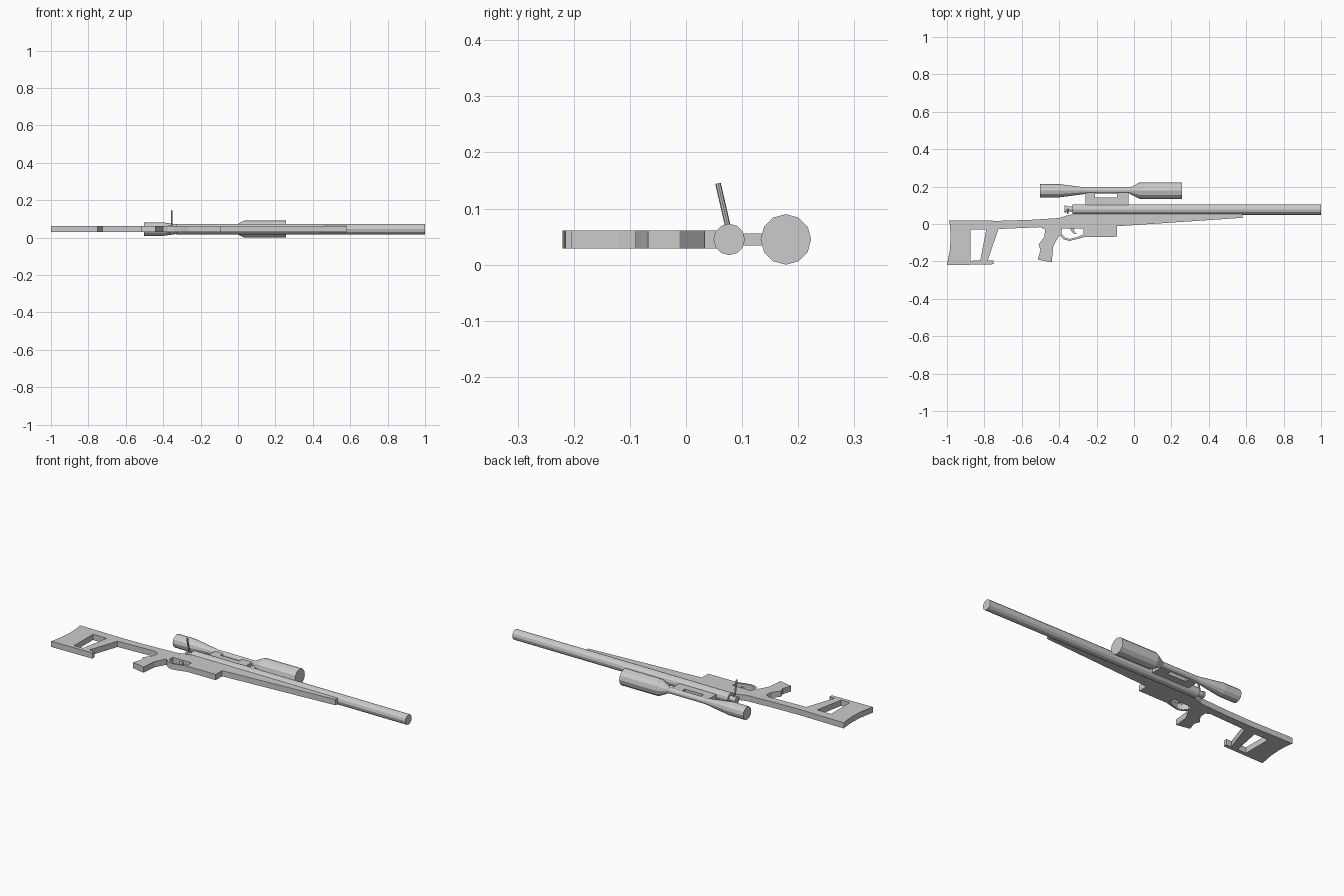
import bpy, bmesh, math
from mathutils import Vector

if "Cube" in bpy.data.objects:
    bpy.data.objects.remove(bpy.data.objects["Cube"])

ZC = 0.045  # mid-plane of the rifle, which lies on its side


def plate(name, loops, half):
    """Flat outline (first loop) with holes (other loops), extruded about the mid-plane."""
    cu = bpy.data.curves.new(name + "_outline", 'CURVE')
    cu.dimensions = '2D'
    cu.fill_mode = 'BOTH'
    cu.extrude = half
    for pts in loops:
        sp = cu.splines.new('POLY')
        sp.points.add(len(pts) - 1)
        for p, (x, y) in zip(sp.points, pts):
            p.co = (x, y, 0, 1)
        sp.use_cyclic_u = True
    tmp = bpy.data.objects.new(name + "_tmp", cu)
    bpy.context.collection.objects.link(tmp)
    dg = bpy.context.evaluated_depsgraph_get()
    me = bpy.data.meshes.new_from_object(tmp.evaluated_get(dg))
    bpy.data.objects.remove(tmp)
    bm = bmesh.new()
    bm.from_mesh(me)
    bmesh.ops.remove_doubles(bm, verts=bm.verts, dist=1e-5)
    bmesh.ops.recalc_face_normals(bm, faces=bm.faces)
    bm.to_mesh(me)
    bm.free()
    for f in me.polygons:
        f.use_smooth = False
    ob = bpy.data.objects.new(name, me)
    ob.location.z = ZC
    bpy.context.collection.objects.link(ob)
    return ob


def lathe(name, start, axis, rings, sides=12):
    """Capped faceted tube: rings are (distance along axis, radius)."""
    bm = bmesh.new()
    q = Vector(axis).to_track_quat('Z', 'Y')
    loops = []
    for d, r in rings:
        loops.append([bm.verts.new(Vector(start) + q @ Vector(
            (r * math.cos(2 * math.pi * i / sides), r * math.sin(2 * math.pi * i / sides), d)))
            for i in range(sides)])
    for a, b in zip(loops, loops[1:]):
        for i in range(sides):
            j = (i + 1) % sides
            bm.faces.new((a[i], a[j], b[j], b[i]))
    bm.faces.new(loops[0][::-1])
    bm.faces.new(loops[-1])
    me = bpy.data.meshes.new(name)
    bm.to_mesh(me)
    bm.free()
    ob = bpy.data.objects.new(name, me)
    bpy.context.collection.objects.link(ob)
    return ob


# Stock with grip, trigger guard, magazine and fore-end
outline = [
    (-0.99, 0.02), (-0.985, 0.0), (-0.98, -0.07), (-0.985, -0.14), (-1.0, -0.22),
    (-0.83, -0.217), (-0.75, -0.215), (-0.75, -0.195), (-0.782, -0.195),
    (-0.725, -0.027), (-0.50, -0.017), (-0.475, -0.03), (-0.48, -0.07),
    (-0.51, -0.11), (-0.50, -0.14), (-0.515, -0.19), (-0.44, -0.205),
    (-0.432, -0.12), (-0.40, -0.06), (-0.375, -0.083), (-0.345, -0.09),
    (-0.30, -0.08), (-0.265, -0.07), (-0.09, -0.068), (-0.09, -0.012),
    (0.58, 0.033), (0.58, 0.056), (-0.31, 0.056), (-0.36, 0.045),
    (-0.40, 0.032), (-0.56, 0.022), (-0.72, 0.017)]
butt_hole = [(-0.875, -0.03), (-0.79, -0.03), (-0.822, -0.195), (-0.875, -0.197)]
guard_hole = [(-0.385, -0.025), (-0.27, -0.025), (-0.27, -0.055), (-0.305, -0.07),
              (-0.345, -0.08), (-0.368, -0.073), (-0.388, -0.05)]
plate("stock", [outline, butt_hole, guard_hole], 0.016)

# Trigger
plate("trigger", [[(-0.345, -0.015), (-0.315, -0.015), (-0.322, -0.035),
                   (-0.305, -0.055), (-0.325, -0.05), (-0.337, -0.035)]], 0.007)

# Barrel and bolt with its handle
lathe("barrel", (-0.33, 0.077, ZC), (1, 0, 0), [(0, 0.028), (1.33, 0.028)])
lathe("bolt", (-0.372, 0.08, ZC), (1, 0, 0), [(0, 0.019), (0.01, 0.019), (0.01, 0.014), (0.06, 0.014)])
handle_dir = Vector((0, -0.023, 0.1))
lathe("bolt_handle", (-0.354, 0.08, ZC), handle_dir, [(0, 0.005), (handle_dir.length, 0.005)], 8)

# Scope and its mount
lathe("scope", (-0.503, 0.178, ZC), (1, 0, 0),
      [(0, 0.036), (0.10, 0.036), (0.255, 0.016), (0.48, 0.016), (0.535, 0.045), (0.76, 0.045)])
plate("scope_mount", [[(-0.26, 0.09), (-0.03, 0.09), (-0.03, 0.175), (-0.092, 0.175),
                       (-0.092, 0.142), (-0.208, 0.142), (-0.208, 0.175), (-0.26, 0.175)]], 0.011)
